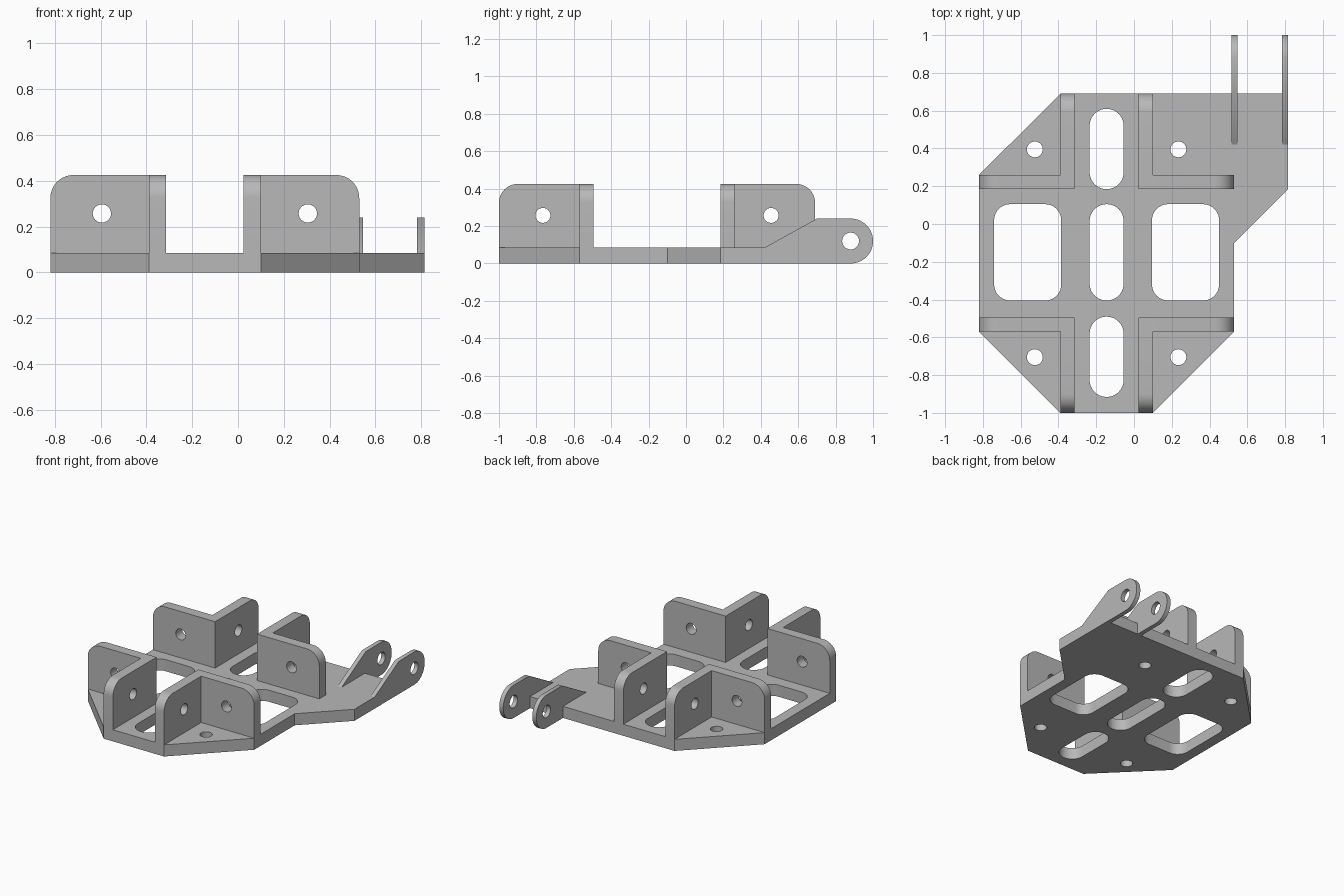
import bpy, bmesh, math
from mathutils import Vector, Matrix

cube = bpy.data.objects.get("Cube")
if cube:
    bpy.data.objects.remove(cube, do_unlink=True)

grey = bpy.data.materials.new("satin grey")
grey.use_nodes = True
COLOUR = (0.48, 0.48, 0.48, 1)
grey.diffuse_color = COLOUR
grey.node_tree.nodes["Principled BSDF"].inputs["Base Color"].default_value = COLOUR

# Middle of the bracket, about which most features mirror
CX, CY = -0.145, -0.155
THICK = 0.085
WALL = 0.075
QUADRANTS = [("back_left", 1, 1), ("back_right", -1, 1),
             ("front_left", 1, -1), ("front_right", -1, -1)]


def rounded(corners, steps=10):
    """Closed outline from (u, v, radius) corners, rounding where radius > 0."""
    out = []
    for i, (u, v, r) in enumerate(corners):
        p = Vector((u, v))
        if r == 0:
            out.append(p)
            continue
        a = (Vector(corners[i - 1][:2]) - p).normalized()
        b = (Vector(corners[(i + 1) % len(corners)][:2]) - p).normalized()
        half = a.angle(b) / 2
        centre = p + (a + b).normalized() * r / math.sin(half)
        start = p + a * r / math.tan(half) - centre
        end = p + b * r / math.tan(half) - centre
        sweep = start.angle_signed(end)
        for k in range(steps + 1):
            out.append(centre + Matrix.Rotation(-sweep * k / steps, 2) @ start)
    return out


def box_outline(u, v, w, h, r):
    return rounded([(u - w / 2, v - h / 2, r), (u + w / 2, v - h / 2, r),
                    (u + w / 2, v + h / 2, r), (u - w / 2, v + h / 2, r)])


def circle(u, v, r, n=32):
    return [Vector((u + r * math.cos(math.tau * k / n), v + r * math.sin(math.tau * k / n)))
            for k in range(n)]


def sheet(name, loops, axis, low, high):
    """Extrude an outline with holes along an axis from low to high."""
    curve = bpy.data.curves.new(name, 'CURVE')
    curve.dimensions = '2D'
    curve.fill_mode = 'BOTH'
    curve.extrude = (high - low) / 2
    for loop in loops:
        spline = curve.splines.new('POLY')
        spline.points.add(len(loop) - 1)
        for point, p in zip(spline.points, loop):
            point.co = (p.x, p.y, 0, 1)
        spline.use_cyclic_u = True
    helper = bpy.data.objects.new(name + "_curve", curve)
    mesh = bpy.data.meshes.new_from_object(helper)
    bpy.data.objects.remove(helper)
    bpy.data.curves.remove(curve)

    mid = (low + high) / 2
    place = {'x': lambda c: (c.z + mid, c.x, c.y),
             'y': lambda c: (c.x, c.z + mid, c.y),
             'z': lambda c: (c.x, c.y, c.z + mid)}[axis]
    bm = bmesh.new()
    bm.from_mesh(mesh)
    for v in bm.verts:
        v.co = place(v.co.copy())
    bmesh.ops.remove_doubles(bm, verts=bm.verts, dist=0.0002)
    bmesh.ops.recalc_face_normals(bm, faces=bm.faces)
    bm.to_mesh(mesh)
    bm.free()
    mesh.name = name
    mesh.materials.clear()
    mesh.materials.append(grey)
    ob = bpy.data.objects.new(name, mesh)
    bpy.context.collection.objects.link(ob)
    bpy.ops.object.select_all(action='DESELECT')
    ob.select_set(True)
    bpy.context.view_layer.objects.active = ob
    bpy.ops.object.shade_smooth_by_angle(angle=math.radians(30))
    return ob


# Base plate with slots, windows and bolt holes
edge = [(-0.39, -1), (0.10, -1), (0.53, -0.57), (0.53, -0.10), (0.815, 0.185),
        (0.815, 0.69), (-0.39, 0.69), (-0.82, 0.26), (-0.82, -0.57)]
loops = [[Vector(p) for p in edge]]
loops += [box_outline(CX, y, 0.18, h, 0.0895)
          for y, h in [(0.397, 0.425), (-0.15, 0.51), (-0.703, 0.425)]]
loops += [box_outline(CX + s * 0.418, -0.15, 0.355, 0.51, 0.085) for s in (-1, 1)]
loops += [circle(CX - sx * 0.38, CY + sy * 0.55, 0.042) for _, sx, sy in QUADRANTS]
sheet("base_plate", loops, 'z', 0, THICK)


# Upright walls, an L in each quadrant
def upright(name, centre, sign, inner, outer, hole, axis, low, high):
    a, b = centre + sign * inner, centre + sign * outer
    outline = rounded([(a, THICK, 0), (b, THICK, 0), (b, 0.425, 0.10), (a, 0.425, 0)])
    sheet(name, [outline, circle(centre + sign * hole, 0.257, 0.04)], axis, low, high)


for label, sx, sy in QUADRANTS:
    y0, y1 = sorted((CY + sy * 0.34, CY + sy * (0.34 + WALL)))
    upright(label + "_cross_wall", CX, -sx, 0.17, 0.675, 0.45, 'y', y0, y1)
    x0, x1 = sorted((CX - sx * 0.17, CX - sx * (0.17 + WALL)))
    upright(label + "_long_wall", CY, sy, 0.34 + WALL, 0.845, 0.61, 'x', x0, x1)

# Pair of hinge lugs at the back
lug = rounded([(0.42, THICK, 0), (0.69, THICK, 0), (0.69, 0, 0), (1, 0, 0.1195),
               (1, 0.24, 0.1195), (0.70, 0.24, 0)], 14)
for label, x in [("inner", 0.515), ("outer", 0.783)]:
    sheet(label + "_hinge_lug", [lug, circle(0.88, 0.12, 0.045)], 'x', x, x + 0.032)
